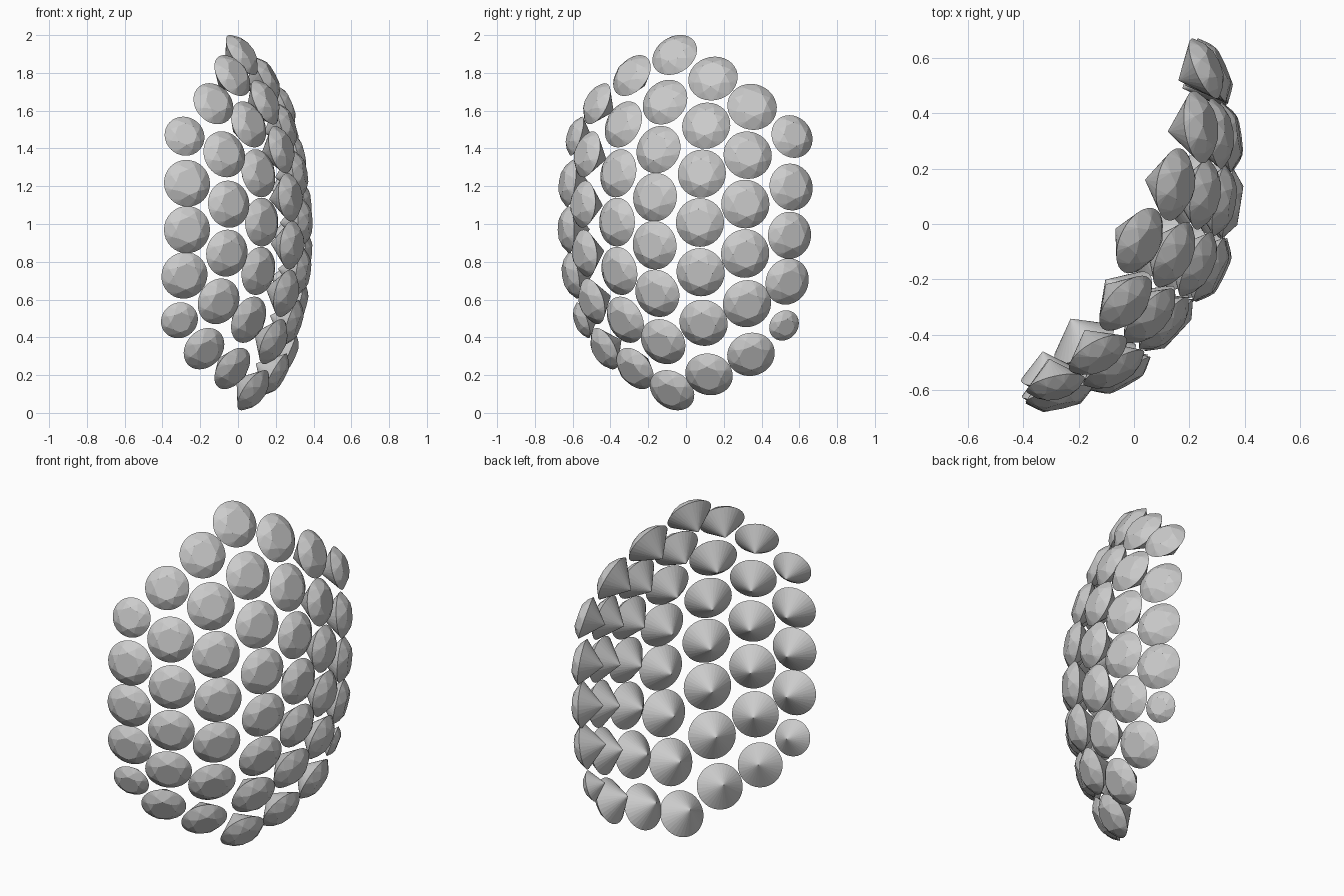
import bpy, bmesh
from math import sin, cos, pi, radians, asin
from mathutils import Vector, Matrix

if "Cube" in bpy.data.objects:
    bpy.data.objects.remove(bpy.data.objects["Cube"])

CROWN, PAVILION, TABLE = 0.36, 0.92, 0.55   # proportions relative to girdle radius
SIDES = 32


def gem_mesh():
    # brilliant-cut stone of unit girdle radius, table facing +z
    bm = bmesh.new()

    def ring(n, r, z, off=0.0):
        return [bm.verts.new((r * cos(2 * pi * (i + off) / n),
                              r * sin(2 * pi * (i + off) / n), z)) for i in range(n)]
    table = ring(8, TABLE, CROWN)
    mid = ring(8, 0.78, CROWN * 0.62, 0.5)
    girdle = ring(SIDES, 1.0, 0.0)
    culet = bm.verts.new((0, 0, -PAVILION))
    bm.faces.new(table)
    for i in range(8):
        j = (i + 1) % 8
        bm.faces.new((table[i], mid[i], table[j]))                      # star facet
        bm.faces.new((table[i], mid[i - 1], girdle[4 * i], mid[i]))     # kite facet
        for k in range(4):                                              # girdle facets
            a = 4 * i + k
            bm.faces.new((mid[i], girdle[a], girdle[(a + 1) % SIDES]))
    for i in range(SIDES):                                              # pavilion
        bm.faces.new((culet, girdle[(i + 1) % SIDES], girdle[i]))
    bmesh.ops.recalc_face_normals(bm, faces=bm.faces)
    me = bpy.data.meshes.new("gem")
    bm.to_mesh(me)
    bm.free()
    return me


def bend(a, b, c, s):
    # quadratic through a (s=0), b (s=.5), c (s=1)
    return a * (2 * (s - .5) * (s - 1)) + b * (4 * s * (1 - s)) + c * (2 * s * (s - .5))


def gem_column(index, count, azimuth, top, mid, bottom, r_top=0.127, r_bottom=0.127, r=0.129):
    top, mid, bottom = Vector(top), Vector(mid), Vector(bottom)
    az = radians(azimuth)
    for i in range(count):
        p = bend(top, mid, bottom, i / (count - 1))
        el = asin((p.z - 1) / 1.62)
        out = Vector((cos(el) * cos(az), cos(el) * sin(az), sin(el)))
        side = Vector((-sin(az), cos(az), 0))
        up = out.cross(side)
        rad = r_top if i == 0 else r_bottom if i == count - 1 else r
        ob = bpy.data.objects.new(f"gem_column{index}_{i + 1}", gem)
        rot = Matrix((side, up, out)).transposed().to_4x4()
        ob.matrix_world = Matrix.Translation(p) @ rot @ Matrix.Scale(rad, 4)
        bpy.context.collection.objects.link(ob)


gem = gem_mesh()

# seven columns of stones over a domed shell, from the -y edge round to the +y edge
gem_column(1, 5, -77, (-.283, -.58, 1.465), (-.27, -.62, .97), (-.31, -.545, .49), .108, .1, .125)
gem_column(2, 6, -61, (-.13, -.47, 1.637), (-.05, -.54, .975), (-.18, -.43, .34), .118, .12, .125)
gem_column(3, 7, -43, (-.03, -.286, 1.786), (.125, -.365, 1.01), (-.03, -.27, .235), .124, .124)
gem_column(4, 8, -26, (.02, -.06, 1.895), (.28, -.167, 1.015), (.08, -.074, .12))
gem_column(5, 7, -9, (.145, .143, 1.77), (.338, .074, 1.008), (.195, .122, .204), .132)
gem_column(6, 6, 8, (.233, .35, 1.62), (.338, .312, .975), (.25, .344, .31), .132)
gem_column(7, 5, 24, (.255, .561, 1.463), (.288, .548, .94), (.25, .519, .463), .118, .085, .125)
